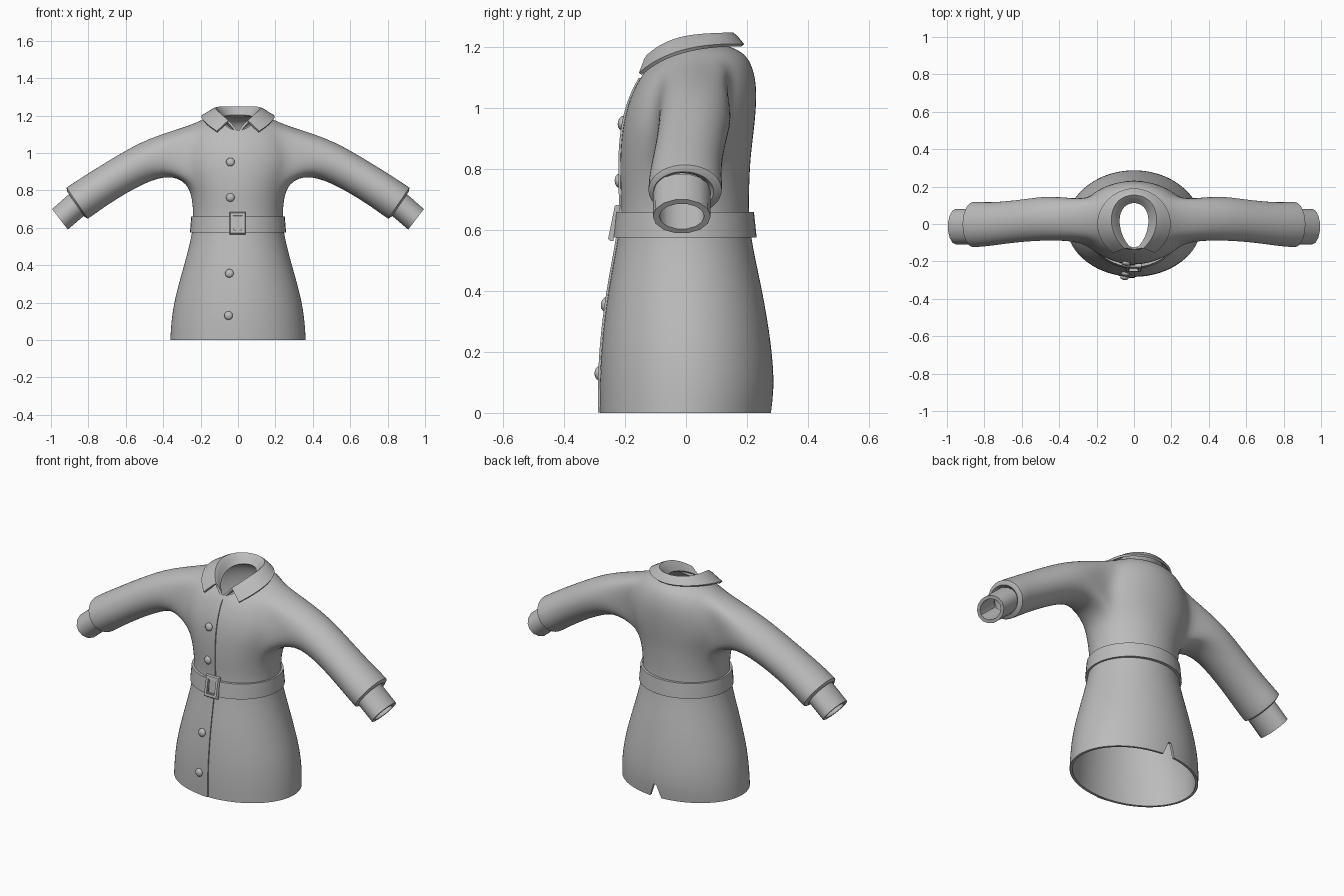
import bpy, bmesh, math
from mathutils import Vector
from mathutils.bvhtree import BVHTree

if "Cube" in bpy.data.objects:
    bpy.data.objects.remove(bpy.data.objects["Cube"])

grey = bpy.data.materials.new("grey_cloth")
grey.diffuse_color = (0.5, 0.5, 0.5, 1)
grey.use_nodes = True
grey.node_tree.nodes["Principled BSDF"].inputs["Base Color"].default_value = grey.diffuse_color


def add(name, bm):
    bmesh.ops.recalc_face_normals(bm, faces=bm.faces)
    me = bpy.data.meshes.new(name)
    bm.to_mesh(me)
    bm.free()
    ob = bpy.data.objects.new(name, me)
    bpy.context.collection.objects.link(ob)
    me.materials.append(grey)
    return ob


def finish(ob, angle=40):
    """Bake the modifiers, then smooth all but the sharp edges."""
    bpy.ops.object.select_all(action='DESELECT')
    ob.select_set(True)
    bpy.context.view_layer.objects.active = ob
    bpy.ops.object.convert(target='MESH')
    bpy.ops.object.shade_smooth_by_angle(angle=math.radians(angle))
    return ob


def modify(ob, levels=0, thickness=0.0):
    if levels:
        m = ob.modifiers.new("subdivide", 'SUBSURF')
        m.levels = m.render_levels = levels
        m.boundary_smooth = 'PRESERVE_CORNERS'
    if thickness:
        m = ob.modifiers.new("thickness", 'SOLIDIFY')
        m.thickness = thickness
        m.offset = -1


def bridge(bm, a, b, closed=True):
    n = len(a)
    return [bm.faces.new((a[i], a[(i + 1) % n], b[(i + 1) % n], b[i]))
            for i in range(n if closed else n - 1)]


# --- coat body with sleeves growing out of two armholes ---
N = 24
# front z, side z, back z, half width, front y, back y
RINGS = [
    (0, 0, 0, .362, -.283, .281), (.09, .09, .09, .358, -.284, .291),
    (.22, .22, .22, .34, -.279, .282), (.4, .4, .4, .288, -.257, .252),
    (.56, .56, .56, .245, -.225, .215), (.66, .66, .66, .238, -.212, .206),
    (.75, .75, .75, .244, -.216, .208), (.84, .84, .84, .268, -.217, .212),
    (.93, .94, .93, .31, -.21, .224), (1.01, 1.05, 1.03, .3, -.192, .233),
    (1.07, 1.148, 1.11, .25, -.166, .228), (1.1, 1.182, 1.18, .18, -.148, .2),
    (1.12, 1.2, 1.205, .1, -.135, .135)]
LOW, HIGH = 7, 10          # ring range of the armholes

bm = bmesh.new()
crease = bm.edges.layers.float.new("crease_edge")
rings = []
for zf, zs, zb, hw, yf, yb in RINGS:
    ring = []
    for i in range(N):
        a = 2 * math.pi * i / N
        t = math.sin(a)
        z = zs + t * (zb - zf) / 2 + t * t * ((zb + zf) / 2 - zs)
        ring.append(bm.verts.new((hw * math.cos(a) * 1.01, (yf + yb) / 2 + (yb - yf) / 2 * t * 1.008, z)))
    rings.append(ring)
for r in range(len(rings) - 1):
    for i in range(N):
        j = (i + 2) % 12   # columns 0..3 are the armhole ones on each side
        if LOW <= r < HIGH and j < 4:
            continue
        k = (i + 1) % N
        bm.faces.new((rings[r][i], rings[r][k], rings[r + 1][k], rings[r + 1][i]))

# centre x, z, y, half depth, half height
SLEEVE = [(.43, .985, .035, .122, .109), (.60, .9, .018, .113, .099),
          (.75, .806, .0, .116, .1), (.825, .755, -.002, .122, .102),
          (.86, .731, -.003, .122, .102), (.868, .726, -.008, .1, .08),
          (.85, .738, -.012, .08, .06)]
for s in (1, -1):
    col = lambda j: j % N if s > 0 else (12 - j) % N
    loop = [rings[LOW][col(j)] for j in range(-2, 3)]
    loop += [rings[r][col(2)] for r in range(LOW + 1, HIGH)]
    loop += [rings[HIGH][col(j)] for j in range(2, -3, -1)]
    loop += [rings[r][col(-2)] for r in range(HIGH - 1, LOW, -1)]
    n = len(loop)
    for idx, (cx, cz, cy, ry, rv) in enumerate(SLEEVE):
        tilt = .5 if idx < 3 else .6
        ux, uz = math.sin(tilt), math.cos(tilt)
        ring = []
        for k in range(n):
            a = -math.pi / 2 + (k - 2) * 2 * math.pi / n
            v = rv * math.sin(a) * 1.02
            ring.append(bm.verts.new((s * (cx + ux * v), cy + ry * math.cos(a) * 1.02, cz + uz * v)))
        bridge(bm, loop, ring)
        if idx in (4, 5):  # crisp sleeve end
            for k in range(n):
                bm.edges.get((ring[k], ring[(k + 1) % n]))[crease] = .9
        loop = ring
body = add("coat_body", bm)
modify(body, 2, .014)

# vent notch at the back of the hem
bm = bmesh.new()
tri = [(-.04, -.01), (.04, -.01), (.008, .075), (-.008, .075)]
near = [bm.verts.new((x, .2, z)) for x, z in tri]
far = [bm.verts.new((x, .4, z)) for x, z in tri]
bridge(bm, near, far)
bm.faces.new(near)
bm.faces.new(far[::-1])
cutter = add("vent_cutter", bm)
cutter.hide_render = True
cut = body.modifiers.new("vent", 'BOOLEAN')
cut.operation = 'DIFFERENCE'
cut.object = cutter
finish(body, 45)
bpy.data.objects.remove(cutter)

tree = BVHTree.FromObject(body, bpy.context.evaluated_depsgraph_get())


def front(x, z):
    """Point and normal of the coat front."""
    p, nrm, _, _ = tree.ray_cast(Vector((x, -1, z)), Vector((0, 1, 0)))
    return p, nrm


# --- overlapping front flap ---
bm = bmesh.new()
last = None
for k in range(41):
    z = .002 + 1.098 * k / 40
    row = []
    for x, off in ((-.11, -.003), (-.07, .003), (-.03, .006), (.006, .007), (.006, -.006)):
        p, _ = front(x, z)
        row.append(bm.verts.new((x, p.y - off, z)))
    if last:
        bridge(bm, last, row, closed=False)
    last = row
finish(add("front_flap", bm), 40)

# --- buttons ---
for x, z in ((-.04, .95), (-.04, .762), (-.045, .355), (-.05, .13)):
    p, nrm = front(x, z)
    bm = bmesh.new()
    bmesh.ops.create_uvsphere(bm, u_segments=16, v_segments=8, radius=.023)
    bmesh.ops.scale(bm, vec=(1, 1, .6), verts=bm.verts)
    ob = add("button", bm)
    ob.rotation_euler = nrm.to_track_quat('Z', 'Y').to_euler()
    ob.location = p + nrm * .008
    finish(ob, 60)

# --- belt ---
bm = bmesh.new()
loops = []
for z, hw, hd in ((.575, .235, .212), (.575, .257, .236), (.66, .25, .227), (.66, .23, .205)):
    loops.append([bm.verts.new((hw * math.cos(2 * math.pi * i / 40),
                                -.004 + hd * math.sin(2 * math.pi * i / 40), z)) for i in range(40)])
for k in range(4):
    bridge(bm, loops[k], loops[(k + 1) % 4])
finish(add("belt", bm), 40)


# --- buckle: two nested frames ---
def frame(name, w, h, bar, depth, y):
    bm = bmesh.new()
    sets = []
    for ww, hh, yy in ((w, h, 0), (w, h, -depth * .6), (w - bar * .25, h - bar * .25, -depth),
                       (w - bar, h - bar, -depth), (w - bar, h - bar, 0)):
        sets.append([bm.verts.new((sx * ww, yy, sz * hh)) for sx, sz in ((-1, -1), (1, -1), (1, 1), (-1, 1))])
    for k in range(5):
        bridge(bm, sets[k], sets[(k + 1) % 5])
    ob = add(name, bm)
    ob.location = (-.002, y, .622)
    ob.rotation_euler.x = -.2
    finish(ob, 30)


frame("buckle", .043, .06, .018, .018, -.227)
frame("buckle_inner", .027, .042, .006, .012, -.227)

# --- collar: inner neck edge, fold and outer edge, from front tip to back ---
COLLAR = [
    ((.012, -.138, 1.122), (.052, -.128, 1.17), (.112, -.15, 1.113)),
    ((.05, -.1, 1.15), (.088, -.09, 1.202), (.16, -.108, 1.147)),
    ((.078, -.035, 1.178), (.12, -.025, 1.232), (.197, -.035, 1.182)),
    ((.086, .04, 1.19), (.125, .06, 1.242), (.193, .06, 1.203)),
    ((.06, .1, 1.198), (.087, .135, 1.244), (.125, .155, 1.208)),
    ((0, .125, 1.2), (0, .165, 1.244), (0, .202, 1.206))]
bm = bmesh.new()
stations = COLLAR + [[(-x, y, z) for x, y, z in st] for st in COLLAR[-2::-1]]
cr = bm.edges.layers.float.new("crease_edge")
last = None
for st in stations:
    row = [bm.verts.new(p) for p in st]
    if last:
        bridge(bm, last, row, closed=False)
        bm.edges.get((last[1], row[1]))[cr] = .6
    last = row
collar = add("collar", bm)
modify(collar, 2, .012)
collar.modifiers["thickness"].offset = 0
finish(collar, 40)

# --- cuffs: short hollow tubes past the sleeve ends ---
for s, name in ((1, "left_cuff"), (-1, "right_cuff")):
    bm = bmesh.new()
    loops = []
    for cx, cz, ry, rv in ((.855, .729, .076, .055), (.855, .729, .094, .072),
                           (.952, .645, .095, .071), (.952, .645, .074, .053)):
        ring = []
        for i in range(14):
            a = 2 * math.pi * i / 14
            v = rv * math.sin(a)
            ring.append(bm.verts.new((s * (cx + .61 * v), -.014 + ry * math.cos(a), cz + .79 * v)))
        loops.append(ring)
    for k in range(4):
        bridge(bm, loops[k], loops[(k + 1) % 4])
    finish(add(name, bm), 35)
